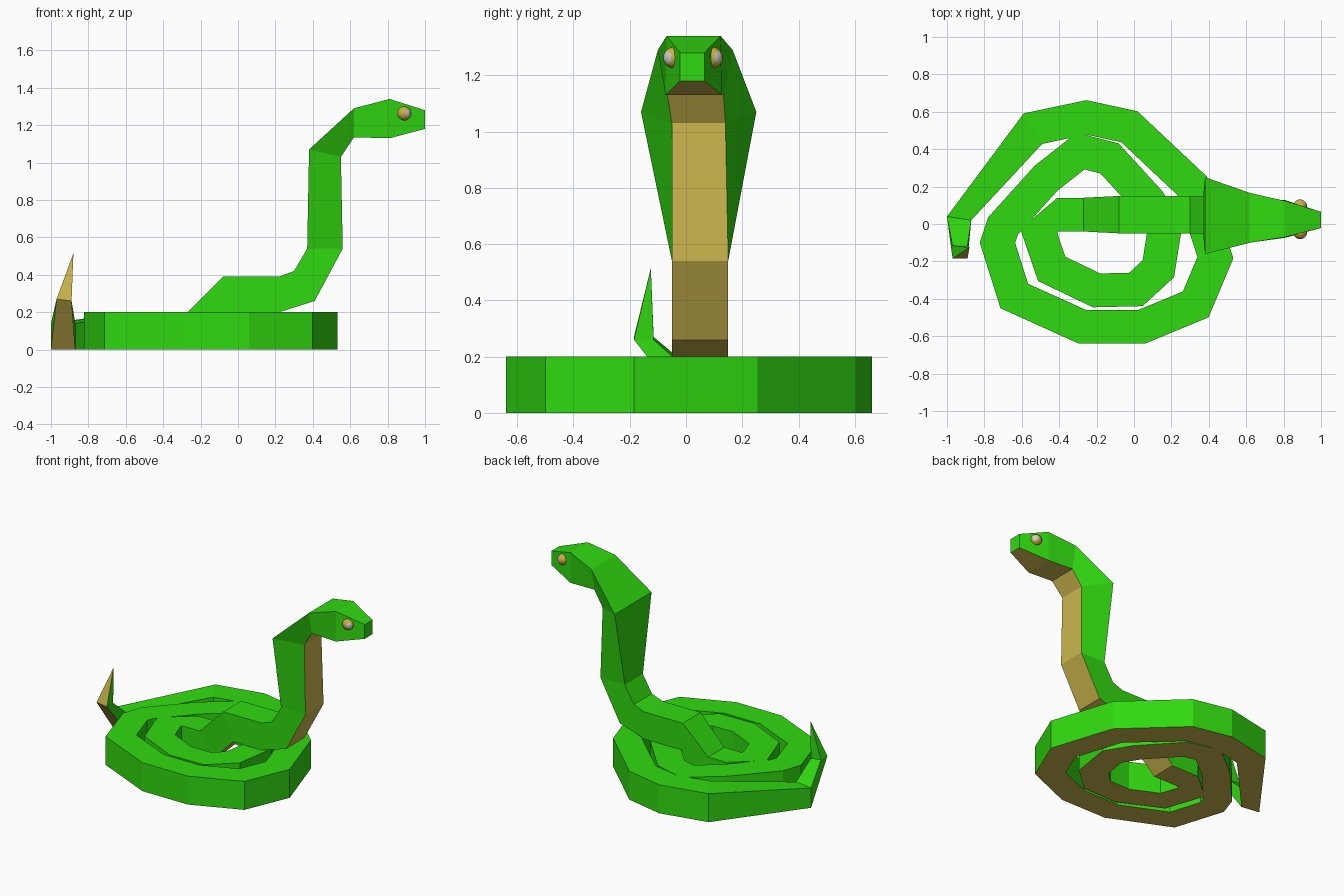
import bpy
import bmesh
from mathutils import Vector

# Remove the default cube
cube = bpy.data.objects.get("Cube")
if cube:
    bpy.data.objects.remove(cube, do_unlink=True)


def make_material(name, color):
    material = bpy.data.materials.new(name)
    material.use_nodes = True
    rgba = (*color, 1)
    material.diffuse_color = rgba
    material.node_tree.nodes["Principled BSDF"].inputs["Base Color"].default_value = rgba
    return material


green = make_material("scale green", (0.03, 0.7, 0.005))
tan = make_material("belly tan", (0.6, 0.47, 0.075))
gold = make_material("eye gold", (0.6, 0.42, 0.06))
silver = make_material("pupil silver", (0.6, 0.6, 0.6))


def finish(bm, name, materials):
    """Turn a bmesh into a linked object with the given materials."""
    mesh = bpy.data.meshes.new(name)
    bm.to_mesh(mesh)
    bm.free()
    for material in materials:
        mesh.materials.append(material)
    obj = bpy.data.objects.new(name, mesh)
    bpy.context.collection.objects.link(obj)
    return obj


def ring(left, right, top, bottom=0):
    """Four-sided section: left top, right top, right bottom, left bottom."""
    return [(*left, top), (*right, top), (*right, bottom), (*left, bottom)]


# Tail: a raised tip that narrows to a point
tip = (-0.88, -0.125, 0.515)
tail_rings = [
    [tip] * 4,
    [(-0.97, -0.115, 0.27), (-0.89, -0.115, 0.26),
     (-0.89, -0.185, 0.26), (-0.97, -0.185, 0.27)],
    ring((-1, 0.04), (-0.87, 0.02), 0.14),
]

# Coil: mitred sections along a flat spiral centreline
coil_path = [Vector(p) for p in (
    (-0.935, 0.03), (-0.54, 0.51), (-0.255, 0.57), (-0.025, 0.52),
    (0.31, 0.205), (0.435, -0.18), (0.33, -0.43), (0.04, -0.55),
    (-0.275, -0.55), (-0.64, -0.385), (-0.73, -0.1), (-0.7, -0.01),
    (-0.47, 0.245), (-0.285, 0.39), (-0.13, 0.35), (0.08, 0.12),
    (0.165, -0.02), (0.13, -0.24), (0.01, -0.35), (-0.2, -0.355),
    (-0.44, -0.24), (-0.505, -0.05), (-0.41, 0.05))]
half_width = 0.09
coil_rings = []
for before, here, after in zip(coil_path, coil_path[1:], coil_path[2:]):
    arriving = (here - before).normalized()
    leaving = (after - here).normalized()
    tangent = (arriving + leaving).normalized()
    side = Vector((-tangent.y, tangent.x)) * half_width / tangent.dot(arriving)
    coil_rings.append(ring(here + side, here - side, 0.2))

# Neck, hood and head: back x, z; belly x, z; back and belly half widths; centre y
neck_rings = []
for back_x, back_z, belly_x, belly_z, back_w, belly_w, mid in (
        (-0.41, 0.2, -0.41, 0, 0.09, 0.09, 0.05),
        (-0.27, 0.2, -0.2, 0, 0.09, 0.09, 0.05),
        (-0.08, 0.39, 0, 0.2, 0.1, 0.1, 0.05),
        (0.22, 0.39, 0.22, 0.2, 0.1, 0.1, 0.05),
        (0.3, 0.42, 0.41, 0.26, 0.1, 0.1, 0.05),
        (0.37, 0.54, 0.56, 0.54, 0.1, 0.1, 0.05),
        (0.38, 1.07, 0.55, 1.03, 0.205, 0.095, 0.045),
        (0.62, 1.29, 0.62, 1.135, 0.133, 0.1, 0.033),
        (0.81, 1.34, 0.81, 1.13, 0.096, 0.1, 0.027),
        (1, 1.28, 1, 1.18, 0.043, 0.043, 0.022)):
    neck_rings.append([
        (back_x, mid + back_w, back_z), (back_x, mid - back_w, back_z),
        (belly_x, mid - belly_w, belly_z), (belly_x, mid + belly_w, belly_z)])

# Loft every section into one body; the belly strip is tan
bm = bmesh.new()
rows = [[bm.verts.new(p) for p in section]
        for section in tail_rings + coil_rings + neck_rings]
BELLY = 2
for a, b in zip(rows, rows[1:]):
    for i in range(4):
        j = (i + 1) % 4
        face = bm.faces.new((a[i], a[j], b[j], b[i]))
        face.material_index = int(i == BELLY)
bm.faces.new(rows[-1])
bmesh.ops.remove_doubles(bm, verts=bm.verts, dist=0.0005)
bmesh.ops.recalc_face_normals(bm, faces=bm.faces)
finish(bm, "snake_body", [green, tan])

# Eyes: gold balls with a silver pupil facing forward and outward
for name, direction in (("left_eye", 1), ("right_eye", -1)):
    bm = bmesh.new()
    bmesh.ops.create_uvsphere(bm, u_segments=24, v_segments=16, radius=0.038)
    gaze = Vector((0.75, direction * 0.66, 0))
    for face in bm.faces:
        face.smooth = True
        outward = face.calc_center_median().normalized()
        face.material_index = int(outward.dot(gaze) > 0.84)
    eye = finish(bm, name, [gold, silver])
    eye.location = (0.888, 0.025 + direction * 0.068, 1.263)
